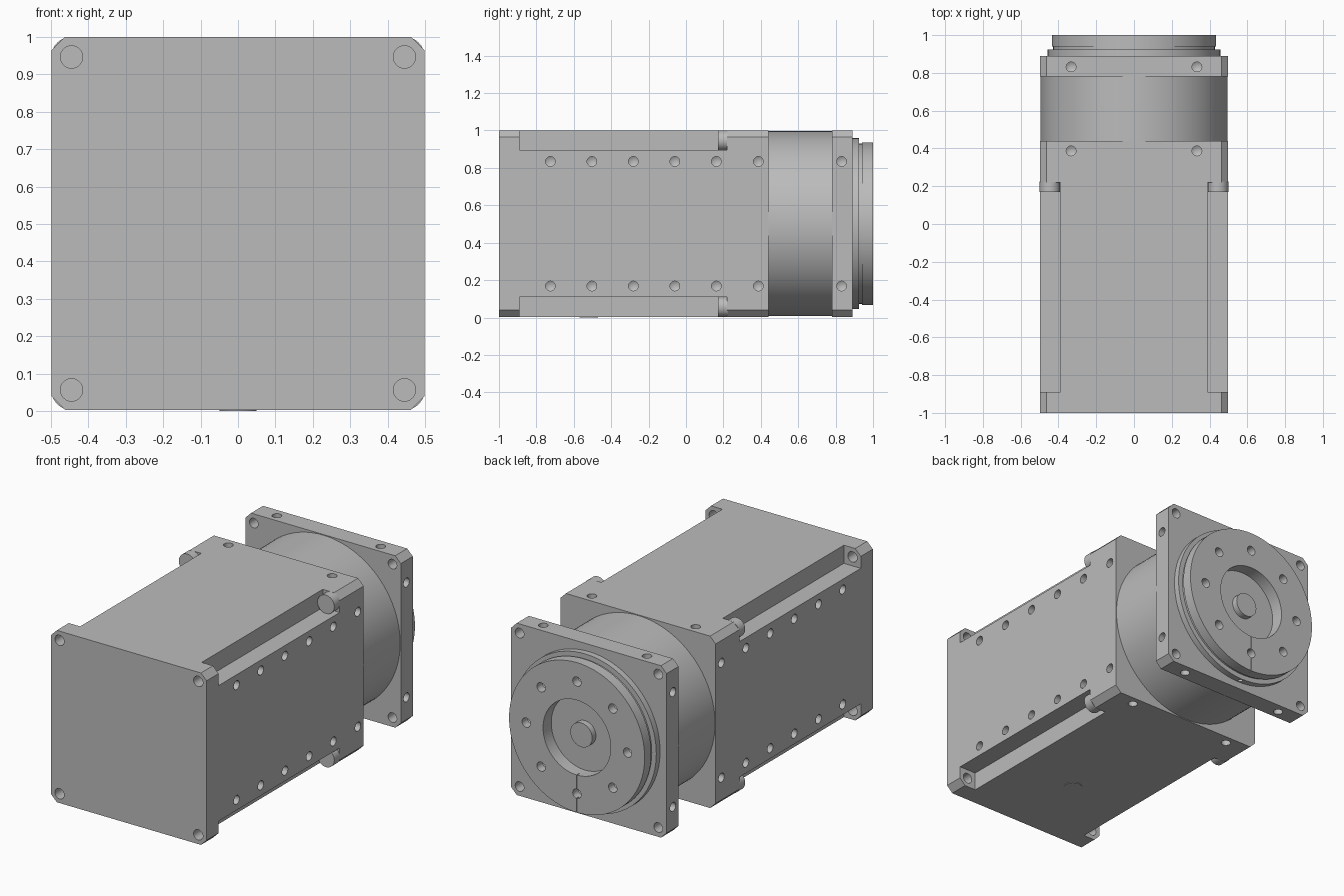
import bpy, bmesh
from math import pi, cos, sin, radians
from mathutils import Vector, Matrix

if "Cube" in bpy.data.objects:
    bpy.data.objects.remove(bpy.data.objects["Cube"], do_unlink=True)

HALF = 0.4985          # half width of the square sections
CZ = 0.5015            # height of the main axis
CORNER = 0.445         # corner screw offset from the axis
SIGNS = [(sx, sz) for sx in (-1, 1) for sz in (-1, 1)]

metal = bpy.data.materials.new("grey metal")
metal.use_nodes = True
metal.diffuse_color = (0.5, 0.5, 0.5, 1)
metal.node_tree.nodes["Principled BSDF"].inputs["Base Color"].default_value = (0.5, 0.5, 0.5, 1)


def frame(origin, direction):
    """Place local z along the direction, at the origin."""
    turn = Vector(direction).to_track_quat('Z', 'Y').to_matrix().to_4x4()
    return Matrix.Translation(origin) @ turn


AXIS = frame((0, 0, CZ), (0, 1, 0))


def lathe(bm, profile, matrix, steps=24):
    """Revolve (radius, height) points about local z."""
    part = bmesh.new()
    verts = [part.verts.new((r, 0, h)) for r, h in profile]
    edges = [part.edges.new(pair) for pair in zip(verts, verts[1:])]
    bmesh.ops.spin(part, geom=verts + edges, cent=(0, 0, 0), axis=(0, 0, 1),
                   angle=2 * pi, steps=steps, use_duplicate=False)
    bmesh.ops.remove_doubles(part, verts=part.verts, dist=1e-5)
    bmesh.ops.recalc_face_normals(part, faces=part.faces)
    part.transform(matrix)
    add(bm, part)


def add(bm, part):
    mesh = bpy.data.meshes.new("part")
    part.to_mesh(mesh)
    part.free()
    bm.from_mesh(mesh)
    bpy.data.meshes.remove(mesh)


def box(bm, low, high):
    low, high = Vector(low), Vector(high)
    scale = Matrix.Diagonal((*(high - low), 1))
    bmesh.ops.create_cube(bm, size=1, matrix=Matrix.Translation((low + high) / 2) @ scale)


def drill(bm, point, outward, r=0.026, depth=0.05):
    """Blind hole with a conical end."""
    lathe(bm, [(0, -depth - r * 0.6), (r, -depth), (r, 0.02), (0, 0.02)], frame(point, outward))


def prism(bm, y0, y1, chamfer=0.036):
    """Square section with chamfered corners along y."""
    a, b = HALF, HALF - chamfer
    outline = [(a, -b), (a, b), (b, a), (-b, a), (-a, b), (-a, -b), (-b, -a), (b, -a)]
    face = bm.faces.new([bm.verts.new((x, y0, CZ + z)) for x, z in outline])
    moved = bmesh.ops.extrude_face_region(bm, geom=[face])["geom"]
    bmesh.ops.translate(bm, vec=(0, y1 - y0, 0),
                        verts=[v for v in moved if isinstance(v, bmesh.types.BMVert)])
    bmesh.ops.recalc_face_normals(bm, faces=bm.faces)


def make(name, bm):
    mesh = bpy.data.meshes.new(name)
    bm.to_mesh(mesh)
    bm.free()
    obj = bpy.data.objects.new(name, mesh)
    bpy.context.collection.objects.link(obj)
    return obj


def finish(obj, *cutters):
    """Cut, then give material and shading."""
    for cut_bm in cutters:
        cutter = make("cutter", cut_bm)
        cutter.hide_render = True
        mod = obj.modifiers.new("cut", 'BOOLEAN')
        mod.operation, mod.solver, mod.object = 'DIFFERENCE', 'EXACT', cutter
        bpy.context.view_layer.update()
        result = obj.evaluated_get(bpy.context.evaluated_depsgraph_get())
        mesh = bpy.data.meshes.new_from_object(result)
        obj.modifiers.clear()
        obj.data = mesh
        bpy.data.objects.remove(cutter, do_unlink=True)
    obj.data.materials.clear()
    obj.data.materials.append(metal)
    bpy.ops.object.select_all(action='DESELECT')
    obj.select_set(True)
    bpy.context.view_layer.objects.active = obj
    bpy.ops.object.shade_smooth_by_angle(angle=radians(30))


def drill_ring(bm, y):
    """Holes on all four sides at one station."""
    for sx, sz in SIGNS:
        drill(bm, (sx * HALF, y, CZ + sz * 0.333), (sx, 0, 0))
        drill(bm, (sx * 0.333, y, CZ + sz * HALF), (0, 0, sz))


# Motor body with long corner notches
body = bmesh.new()
prism(body, -1, 0.44)
notches, holes = bmesh.new(), bmesh.new()
for sx, sz in SIGNS:
    x = sorted((sx * 0.39, sx * 0.6))
    z = sorted((CZ + sz * 0.393, CZ + sz * 0.6))
    box(notches, (x[0], -0.89, z[0]), (x[1], 0.22, z[1]))
    # Corner through holes in the front plate
    lathe(holes, [(0, -1.05), (0.03, -1.05), (0.03, -0.87), (0, -0.87)],
          frame((sx * CORNER, 0, CZ + sz * CORNER), (0, 1, 0)))
    # Side hole rows
    for i in range(5):
        drill(holes, (sx * HALF, -0.725 + 0.2218 * i, CZ + sz * 0.333), (sx, 0, 0))
drill_ring(holes, 0.387)
finish(make("motor_body", body), notches, holes)

# Corner screw heads
for (sx, sz), label in zip(SIGNS, ("lower_right", "upper_right", "lower_left", "upper_left")):
    screw = bmesh.new()
    lathe(screw, [(0, 0.17), (0.054, 0.17), (0.054, 0.225), (0, 0.225)],
          frame((sx * CORNER, 0, CZ + sz * CORNER), (0, 1, 0)), 32)
    finish(make("screw_head_" + label, screw))

# Round gear housing
housing = bmesh.new()
lathe(housing, [(0, 0.435), (0.4945, 0.435), (0.4945, 0.785), (0, 0.785)], AXIS, 96)
finish(make("gear_housing", housing))

# Square mounting flange
flange = bmesh.new()
prism(flange, 0.78, 0.89)
holes = bmesh.new()
drill_ring(holes, 0.832)
for sx, sz in SIGNS:
    lathe(holes, [(0, 0.7), (0.028, 0.7), (0.028, 0.95), (0, 0.95)],
          frame((sx * CORNER, 0, CZ + sz * CORNER), (0, 1, 0)))
finish(make("mounting_flange", flange), holes)

# Output hub: stepped disc with recess and bolt circle
hub = bmesh.new()
lathe(hub, [(0, 0.88), (0.457, 0.88), (0.457, 0.925), (0.428, 0.925), (0.428, 0.94),
            (0.435, 0.94), (0.435, 1), (0.217, 1), (0.217, 0.925), (0, 0.925)], AXIS, 96)
holes, slit = bmesh.new(), bmesh.new()
for i in range(8):
    a = i * pi / 4
    drill(holes, (0.325 * cos(a), 1, CZ + 0.325 * sin(a)), (0, 1, 0), 0.027)
drill(holes, (0, 0.907, CZ - 0.457), (0, 0, -1), 0.013, 0.03)
box(slit, (-0.002, 0.98, CZ - 0.5), (0.002, 1.05, CZ - 0.2))
finish(make("output_hub", hub), holes, slit)

# Centre shaft end
shaft = bmesh.new()
lathe(shaft, [(0, 0.92), (0.07, 0.92), (0.07, 0.96), (0, 0.96)], AXIS, 48)
finish(make("shaft_end", shaft))

# Small round plug under the body
plug = bmesh.new()
lathe(plug, [(0, 0), (0.05, 0), (0.05, 0.008), (0, 0.008)],
      Matrix.Translation((0, -0.52, 0)), 32)
finish(make("bottom_plug", plug))
